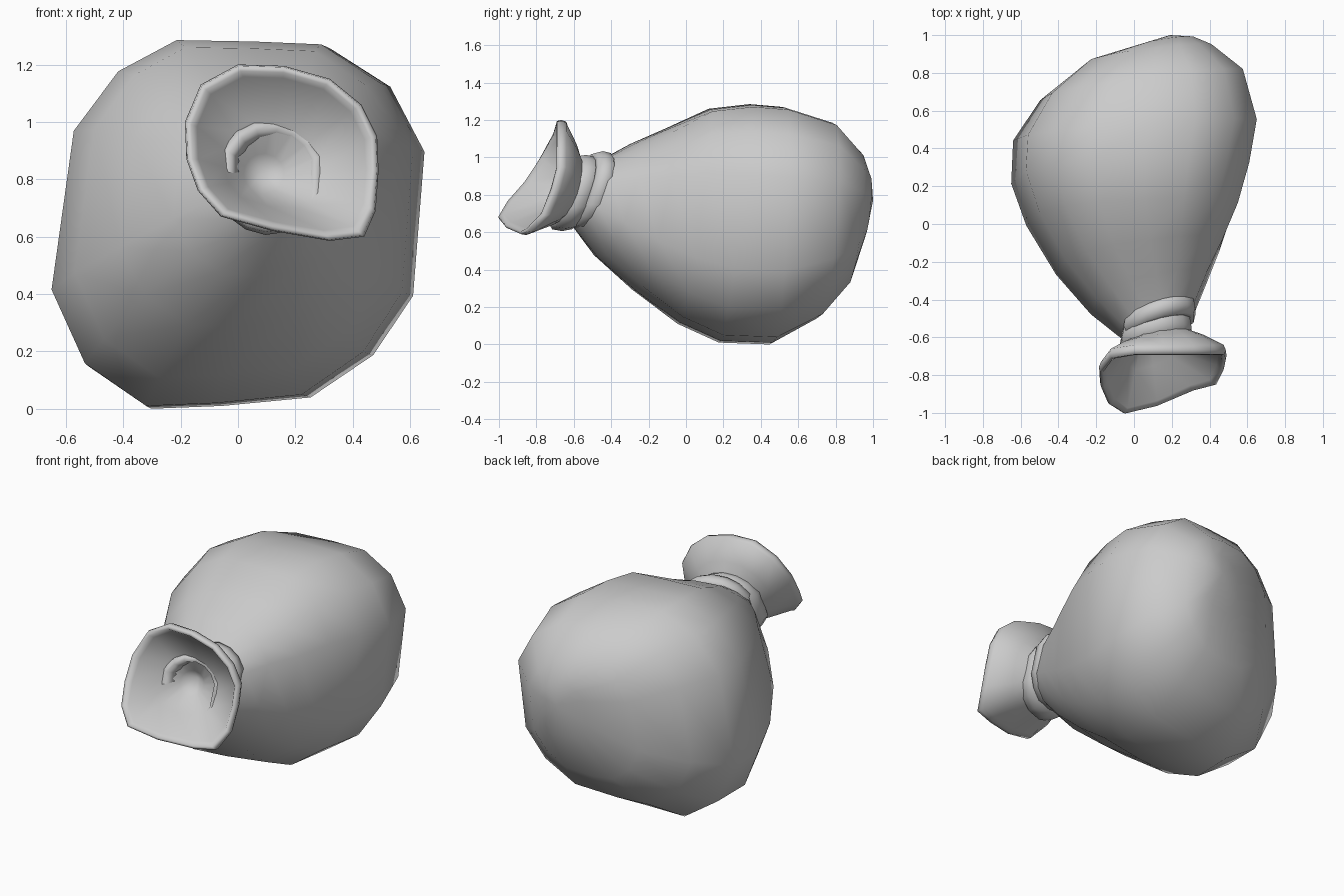
import bpy, bmesh
from mathutils import Vector

if "Cube" in bpy.data.objects:
    bpy.data.objects.remove(bpy.data.objects["Cube"])

# Rounded, slightly skewed square cross-section (front outline of the sack)
OUTLINE = [(-.2, 1.29), (.08, 1.285), (.32, 1.275), (.53, 1.14), (.65, .91), (.61, .4), (.47, .19),
           (.25, .04), (-.06, .01), (-.31, 0), (-.53, .15), (-.65, .41), (-.57, .97), (-.41, 1.18)]
SECTION = [Vector((x / .65, (z - .645) / .645)) for x, z in OUTLINE]


def ring(left, right, bottom, top, square=0.0):
    """Tilted ring: left/right are (x, y), bottom/top are (z, y)."""
    cy = (left[1] + right[1] + bottom[1] + top[1]) / 4
    pts = []
    for s in SECTION:
        u = s.normalized().lerp(s, square)
        pts.append(((left[0] + right[0]) / 2 + u.x * (right[0] - left[0]) / 2,
                    cy + u.x * (right[1] - left[1]) / 2 + u.y * (top[1] - bottom[1]) / 2,
                    (bottom[0] + top[0]) / 2 + u.y * (top[0] - bottom[0]) / 2))
    return pts


def loft(name, rings, tip=None, closed=False):
    bm = bmesh.new()
    rows = [[bm.verts.new(p) for p in r] for r in rings]
    n = len(rows[0])
    pairs = list(zip(rows, rows[1:])) + ([(rows[-1], rows[0])] if closed else [])
    for a, b in pairs:
        for i in range(n):
            j = (i + 1) % n
            bm.faces.new((a[i], a[j], b[j], b[i]))
    if tip:
        t = bm.verts.new(tip)
        for i in range(n):
            bm.faces.new((rows[-1][i], rows[-1][(i + 1) % n], t))
    bmesh.ops.recalc_face_normals(bm, faces=bm.faces)
    for f in bm.faces:
        f.smooth = True
    me = bpy.data.meshes.new(name)
    bm.to_mesh(me)
    bm.free()
    ob = bpy.data.objects.new(name, me)
    bpy.context.collection.objects.link(ob)
    return ob


# Sack body
loft("sack_body", [
    ring((-.04, -.61), (.30, -.49), (.65, -.62), (.98, -.49)),
    ring((-.10, -.56), (.34, -.42), (.60, -.58), (1.00, -.43), .1),
    ring((-.24, -.44), (.40, -.28), (.46, -.47), (1.08, -.28), .4),
    ring((-.42, -.23), (.48, -.10), (.28, -.27), (1.16, -.10), .7),
    ring((-.57, .02), (.55, .08), (.11, -.03), (1.26, .13), 1),
    ring((-.65, .23), (.61, .28), (.01, .20), (1.285, .36), 1),
    ring((-.64, .46), (.65, .55), (.00, .46), (1.27, .52), 1),
    ring((-.50, .67), (.58, .81), (.13, .70), (1.19, .77), .9),
    ring((-.27, .86), (.42, .95), (.31, .85), (1.03, .92), .6),
    ring((.02, .94), (.32, .985), (.56, .95), (.90, .985), .3),
], tip=(.19, 1.0, .77))


# Two cord wraps around the neck: bulged bands
def band(name, cx, cy, cz, r, half, tx, tz):
    rings = []
    for dy, dr in [(-1, -.04), (-.75, -.01), (0, 0), (.75, -.01), (1, -.04), (0, -.08)]:
        R, y = r + dr, cy + dy * half
        rings.append(ring((cx - R, y - tx), (cx + R, y + tx), (cz - R, y - tz), (cz + R, y + tz)))
    loft(name, rings, closed=True)


band("neck_wrap_back", .13, -.51, .825, .21, .055, .055, .06)
band("neck_wrap_front", .115, -.60, .81, .205, .07, .035, .06)

# Flared mouth: rim path, then rings blended toward the throat
RIM = [(0, -.69, 1.2), (.16, -.69, 1.195), (.32, -.69, 1.15), (.43, -.69, 1.06),
       (.485, -.69, .95), (.49, -.72, .83), (.48, -.77, .69), (.44, -.85, .6),
       (.32, -.88, .585), (.12, -.96, .62), (-.06, -1.0, .67), (-.14, -.95, .76),
       (-.18, -.86, .87), (-.185, -.78, 1.0), (-.13, -.71, 1.13)]
RIM = [Vector(p) for p in RIM]
MID = Vector((.14, -.80, .87))


def mouth_ring(scale, dy, throat=None, radius=0.0, blend=0.0):
    pts = []
    for p in RIM:
        d = p - MID
        q = MID + Vector((d.x * scale, d.y, d.z * scale)) + Vector((0, dy, 0))
        if throat:
            flat = Vector((d.x, 0, d.z)).normalized()
            t = throat + flat * radius + Vector((0, .25 * flat.x + .3 * flat.z, 0)) * radius
            q = q.lerp(t, blend)
        pts.append(q)
    return pts


OUT = Vector((.12, -.60, .82))
IN = Vector((.09, -.58, .82))
loft("sack_mouth", [
    mouth_ring(1, 0, OUT, .15, 1),
    mouth_ring(.98, .05, OUT, .17, .6),
    mouth_ring(.97, .05),
    mouth_ring(1, .025),
    mouth_ring(.985, 0),
    mouth_ring(.93, -.003),
    mouth_ring(.87, .025),
    mouth_ring(.86, .03, IN, .07, .55),
    mouth_ring(1, 0, IN, .07, 1),
], tip=(.09, -.52, .83))
